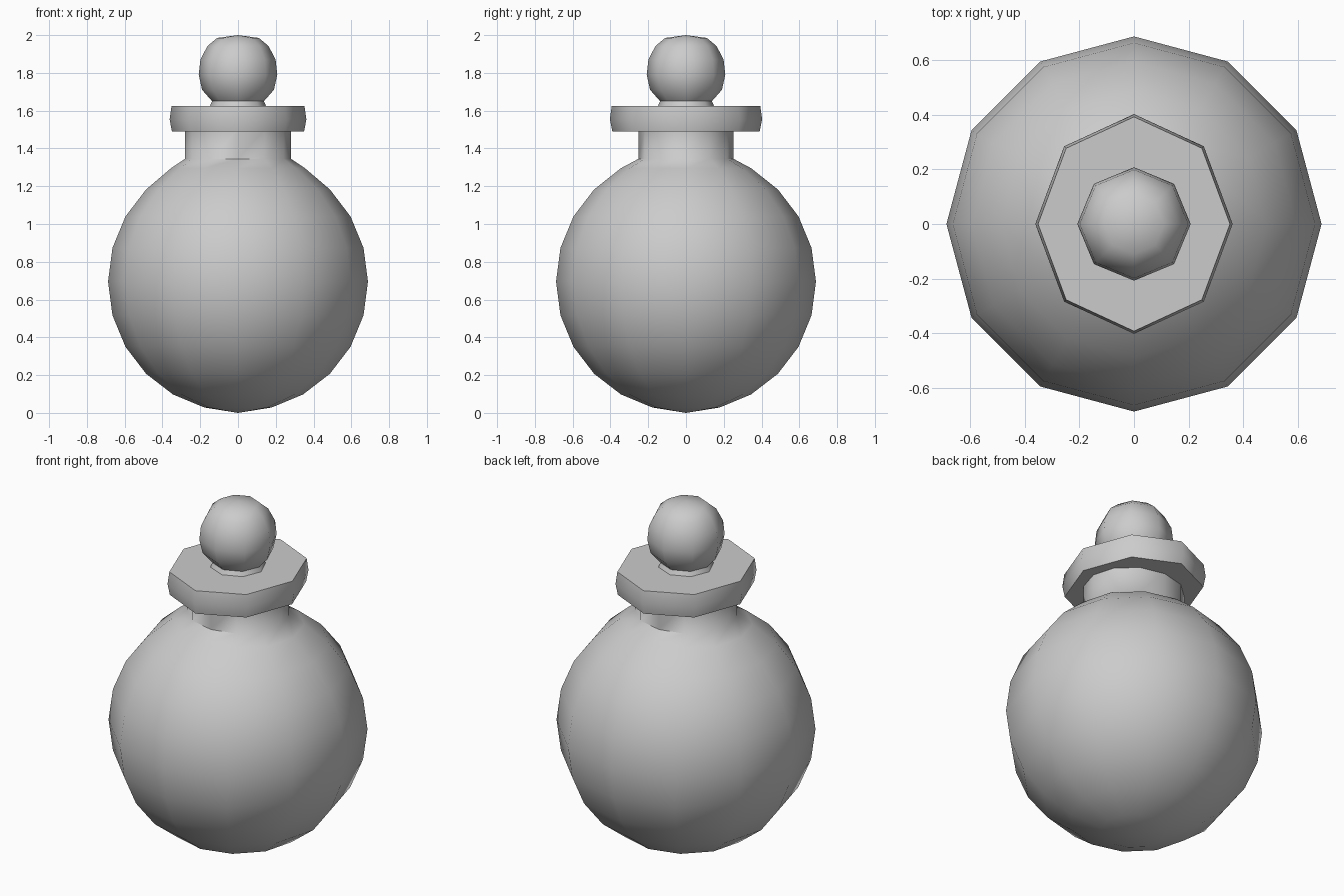
import bpy, bmesh, math

if "Cube" in bpy.data.objects:
    bpy.data.objects.remove(bpy.data.objects["Cube"])


def lathe(name, profile, sides, angle=60):
    """Revolve (rx, ry, z) rings round z; radius 0 makes a pole."""
    bm = bmesh.new()
    rings = []
    for rx, ry, z in profile:
        if rx == 0:
            rings.append([bm.verts.new((0, 0, z))] * sides)
        else:
            steps = [2 * math.pi * i / sides for i in range(sides)]
            rings.append([bm.verts.new((rx * math.cos(a), ry * math.sin(a), z)) for a in steps])
    for low, high in zip(rings, rings[1:]):
        for i in range(sides):
            j = (i + 1) % sides
            quad = list(dict.fromkeys((low[i], low[j], high[j], high[i])))
            bm.faces.new(quad)
    bmesh.ops.recalc_face_normals(bm, faces=bm.faces)
    mesh = bpy.data.meshes.new(name)
    bm.to_mesh(mesh)
    bm.free()
    obj = bpy.data.objects.new(name, mesh)
    bpy.context.collection.objects.link(obj)
    bpy.ops.object.select_all(action='DESELECT')
    obj.select_set(True)
    bpy.context.view_layer.objects.active = obj
    bpy.ops.object.shade_smooth_by_angle(angle=math.radians(angle))
    return obj


# Round flask: twelve-sided globe running into a slightly oval neck
globe = [(0, 0, 0)]
for deg in range(-75, 46, 15):
    a = math.radians(deg)
    r = 0.688 * math.cos(a)
    globe.append((r, r, 0.695 + 0.69 * math.sin(a)))
neck = [(0.355, 0.345, 1.295), (0.28, 0.252, 1.345), (0.28, 0.252, 1.50)]
lathe("flask", globe + neck, 12)

# Eight-sided collar, a little wider front to back, with a soft outer edge
lathe("stopper_collar", [
    (0, 0, 1.49), (0.35, 0.39, 1.49), (0.362, 0.403, 1.555),
    (0.352, 0.393, 1.625), (0.14, 0.14, 1.625), (0, 0, 1.625)], 8)

# Ball knob flaring slightly where it meets the collar
knob = [(0.15, 1.622), (0.137, 1.65), (0.19, 1.71), (0.208, 1.79), (0.199, 1.87),
        (0.162, 1.942), (0.11, 1.985), (0, 2.0)]
lathe("stopper_knob", [(r, r, z) for r, z in knob], 8)
